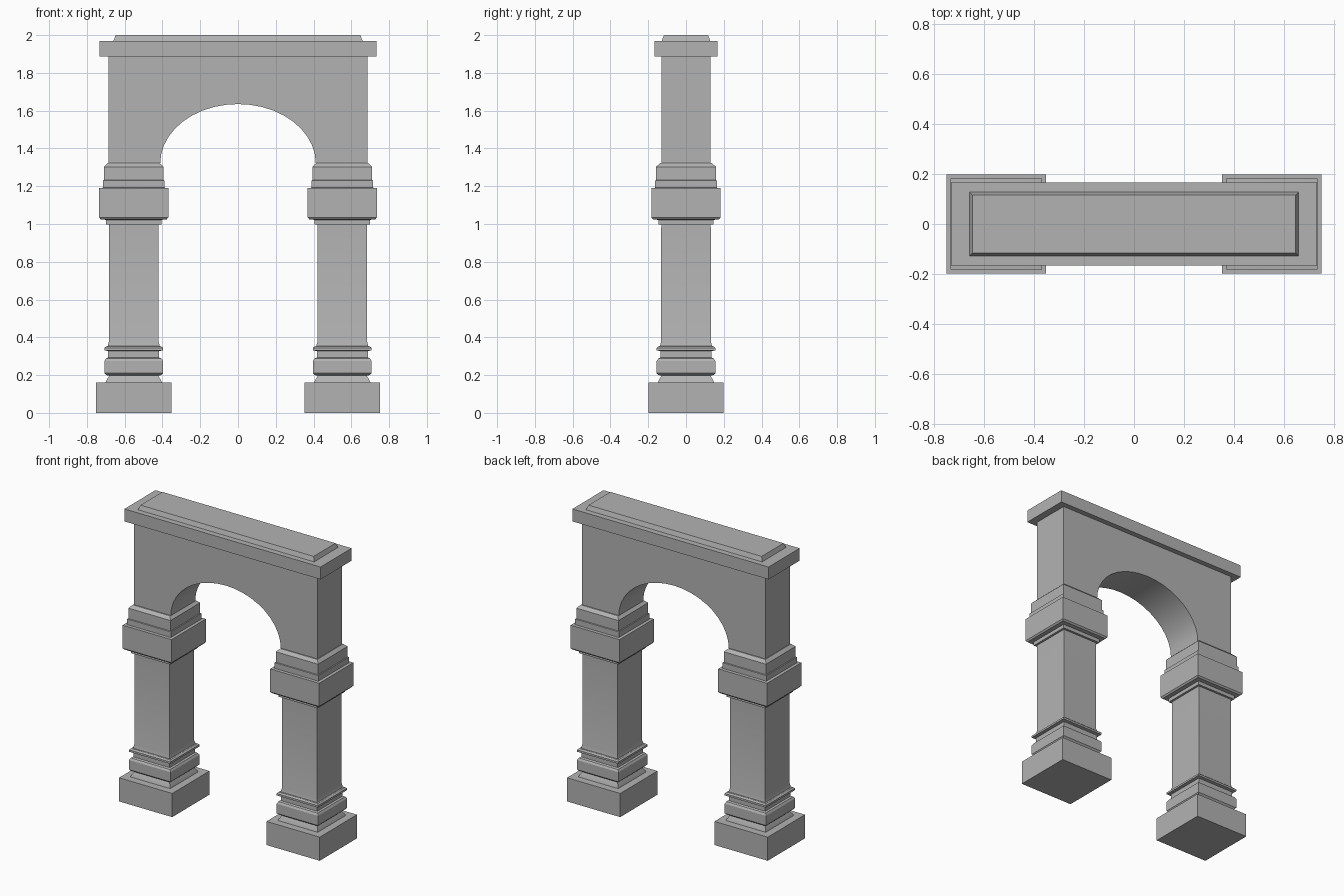
import bpy, bmesh, math

cube = bpy.data.objects.get("Cube")
if cube:
    bpy.data.objects.remove(cube, do_unlink=True)

# Single stone colour
stone = bpy.data.materials.new("grey stone")
stone.use_nodes = True
colour = (0.45, 0.45, 0.45, 1)
stone.diffuse_color = colour
stone.node_tree.nodes["Principled BSDF"].inputs["Base Color"].default_value = colour


def finish(name, bm):
    bmesh.ops.recalc_face_normals(bm, faces=bm.faces)
    mesh = bpy.data.meshes.new(name)
    bm.to_mesh(mesh)
    bm.free()
    mesh.materials.append(stone)
    obj = bpy.data.objects.new(name, mesh)
    bpy.context.collection.objects.link(obj)
    bpy.ops.object.select_all(action="DESELECT")
    obj.select_set(True)
    bpy.context.view_layer.objects.active = obj
    bpy.ops.object.shade_smooth_by_angle(angle=math.radians(25))


def moulding(name, cx, profile):
    """Stack of rectangles; each profile entry is (half x, half y, z)."""
    bm = bmesh.new()
    rings = [[bm.verts.new((cx + sx * hx, sy * hy, z))
              for sx, sy in ((-1, -1), (1, -1), (1, 1), (-1, 1))]
             for hx, hy, z in profile]
    for low, high in zip(rings, rings[1:]):
        for i in range(4):
            j = (i + 1) % 4
            bm.faces.new((low[i], low[j], high[j], high[i]))
    bm.faces.new(rings[0][::-1])
    bm.faces.new(rings[-1])
    finish(name, bm)


def square(points):
    return [(h, h, z) for h, z in points]


# Profiles of one pillar, as (half width, height)
plinth = [(0.199, 0), (0.199, 0.16)]
base = [(0.149, 0.16), (0.147, 0.167), (0.13, 0.197), (0.145, 0.2), (0.155, 0.21),
        (0.155, 0.275), (0.147, 0.288), (0.135, 0.293), (0.135, 0.327),
        (0.155, 0.331), (0.155, 0.344), (0.146, 0.352), (0.138, 0.354)]
shaft = [(0.138, 0.353), (0.132, 0.375), (0.131, 1.0)]
capital = [(0.146, 0.997), (0.146, 1.022), (0.174, 1.024), (0.183, 1.034),
           (0.183, 1.19), (0.164, 1.192), (0.164, 1.23), (0.158, 1.232),
           (0.158, 1.303), (0.138, 1.322)]

for side, sign in (("right", -1), ("left", 1)):
    for part, prof in (("plinth", plinth), ("base", base),
                       ("shaft", shaft), ("capital", capital)):
        moulding(f"{side}_{part}", sign * 0.552, square(prof))

# Arched wall: elliptical opening between the pillars
SPRING, TOP, HALF, DEPTH = 1.32, 1.886, 0.685, 0.131
SEGMENTS = 20
bm = bmesh.new()
outline = [(-HALF, SPRING), (-HALF, TOP), (HALF, TOP), (HALF, SPRING)]
for i in range(SEGMENTS + 1):
    a = math.pi * i / SEGMENTS
    outline.append((0.412 * math.cos(a), SPRING + 0.315 * math.sin(a)))
face = bm.faces.new([bm.verts.new((x, -DEPTH, z)) for x, z in outline])
extruded = bmesh.ops.extrude_face_region(bm, geom=[face], use_keep_orig=True)
verts = [v for v in extruded["geom"] if isinstance(v, bmesh.types.BMVert)]
bmesh.ops.translate(bm, verts=verts, vec=(0, 2 * DEPTH, 0))
finish("arched_wall", bm)

# Cornice slab and bevelled cap
moulding("cornice", 0, [(0.734, 0.166, 1.886), (0.734, 0.166, 1.97)])
moulding("top_cap", 0, [(0.659, 0.128, 1.97), (0.648, 0.117, 2.0)])
